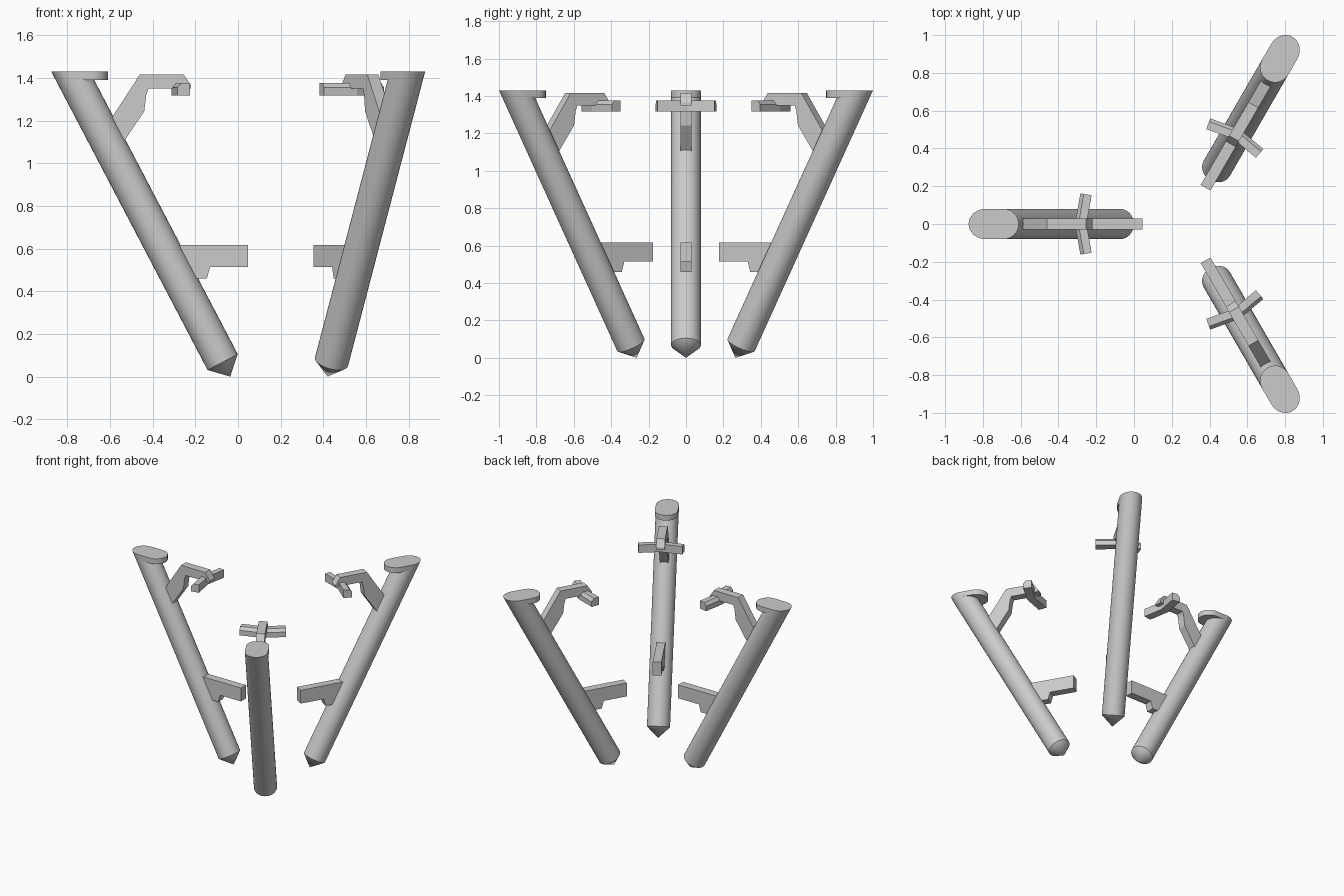
import bpy, bmesh
from math import cos, sin, pi, radians
from mathutils import Vector, Matrix

if "Cube" in bpy.data.objects:
    bpy.data.objects.remove(bpy.data.objects["Cube"])

CX = 0.268                      # x of the three-fold symmetry axis
R = 0.08                        # leg radius
AXIS = Vector((0.464, 0, -0.886)).normalized()
SIDE = Vector((-AXIS.z, 0, AXIS.x)) * -1
SIDE = SIDE if SIDE.x > 0 else -SIDE
END = Vector((-0.072, 0, 0.068))  # where the leg's conical tip starts
N = 32


def finish(bm, name, turn, smooth=False):
    """Turn a part about the symmetry axis and link it."""
    m = (Matrix.Translation((CX, 0, 0)) @ Matrix.Rotation(turn, 4, 'Z')
         @ Matrix.Translation((-CX, 0, 0)))
    bmesh.ops.transform(bm, matrix=m, verts=bm.verts)
    bmesh.ops.recalc_face_normals(bm, faces=bm.faces)
    me = bpy.data.meshes.new(name)
    bm.to_mesh(me)
    bm.free()
    ob = bpy.data.objects.new(name, me)
    bpy.context.collection.objects.link(ob)
    if smooth:
        bpy.ops.object.select_all(action='DESELECT')
        ob.select_set(True)
        bpy.context.view_layer.objects.active = ob
        bpy.ops.object.shade_smooth_by_angle(angle=radians(30))


def loft(rings):
    """Closed solid through rings of equal point counts."""
    bm = bmesh.new()
    vs = [[bm.verts.new(p) for p in ring] for ring in rings]
    n = len(vs[0])
    for a, b in zip(vs, vs[1:]):
        for i in range(n):
            j = (i + 1) % n
            bm.faces.new((a[i], a[j], b[j], b[i]))
    bm.faces.new(vs[0][::-1])
    bm.faces.new(vs[-1])
    return bm


def plate(profile, half=0.03):
    """Side profile in x-z given thickness in y."""
    return loft([[(x, y, z) for x, z in profile] for y in (-half, half)])


def leg_ring(z=None):
    ring = []
    for i in range(N):
        t = 2 * pi * i / N
        p = END + SIDE * (R * cos(t)) + Vector((0, R * sin(t), 0))
        if z is not None:
            p = p + AXIS * ((z - p.z) / AXIS.z)
        ring.append(p)
    return ring


def cap_ring(z):
    """Leg section outside, upright half circle inside."""
    h = N // 2
    inner = [(-0.69 + R * cos(t), R * sin(t), z)
             for t in (-pi / 2 + pi * i / h for i in range(h + 1))]
    section = leg_ring(z)
    return inner + section[N // 4:3 * N // 4 + 1]


UPPER_ARM = [(-0.62, 1.17), (-0.46, 1.417), (-0.255, 1.417), (-0.22, 1.365),
             (-0.22, 1.35), (-0.42, 1.35), (-0.43, 1.322), (-0.44, 1.243),
             (-0.57, 1.05)]
LOWER_ARM = [(-0.34, 0.617), (0.046, 0.617), (0.046, 0.515), (-0.13, 0.515),
             (-0.146, 0.46), (-0.26, 0.46)]
# Cross-section of the chevron bar: offset in x, height
BAR = [(-0.03, 1.317), (0.03, 1.317), (0.03, 1.377), (-0.012, 1.377),
       (-0.03, 1.355)]

for k in range(3):
    turn = k * 2 * pi / 3
    tag = "_%d" % (k + 1)

    # Slanted leg with pointed foot
    bm = loft([leg_ring(1.41), leg_ring()])
    bm.verts.ensure_lookup_table()
    bm.faces.ensure_lookup_table()
    bmesh.ops.poke(bm, faces=[bm.faces[-1]])
    bm.verts.ensure_lookup_table()
    bm.verts[-1].co = END + AXIS * (END.z / -AXIS.z)
    finish(bm, "leg" + tag, turn, True)

    # Flat top cap
    finish(loft([cap_ring(1.39), cap_ring(1.43)]), "leg_cap" + tag, turn, True)

    # Upper arm and chevron cradle bar
    finish(plate(UPPER_ARM), "upper_arm" + tag, turn)
    rings = []
    for y, x, skew in ((-0.157, -0.254, 1), (0, -0.282, 0), (0.157, -0.254, -1)):
        rings.append([(x + dx, y + skew * dx * 0.18, z) for dx, z in BAR])
    finish(loft(rings), "cradle_bar" + tag, turn)

    # Lower support bracket
    finish(plate(LOWER_ARM), "lower_bracket" + tag, turn)
